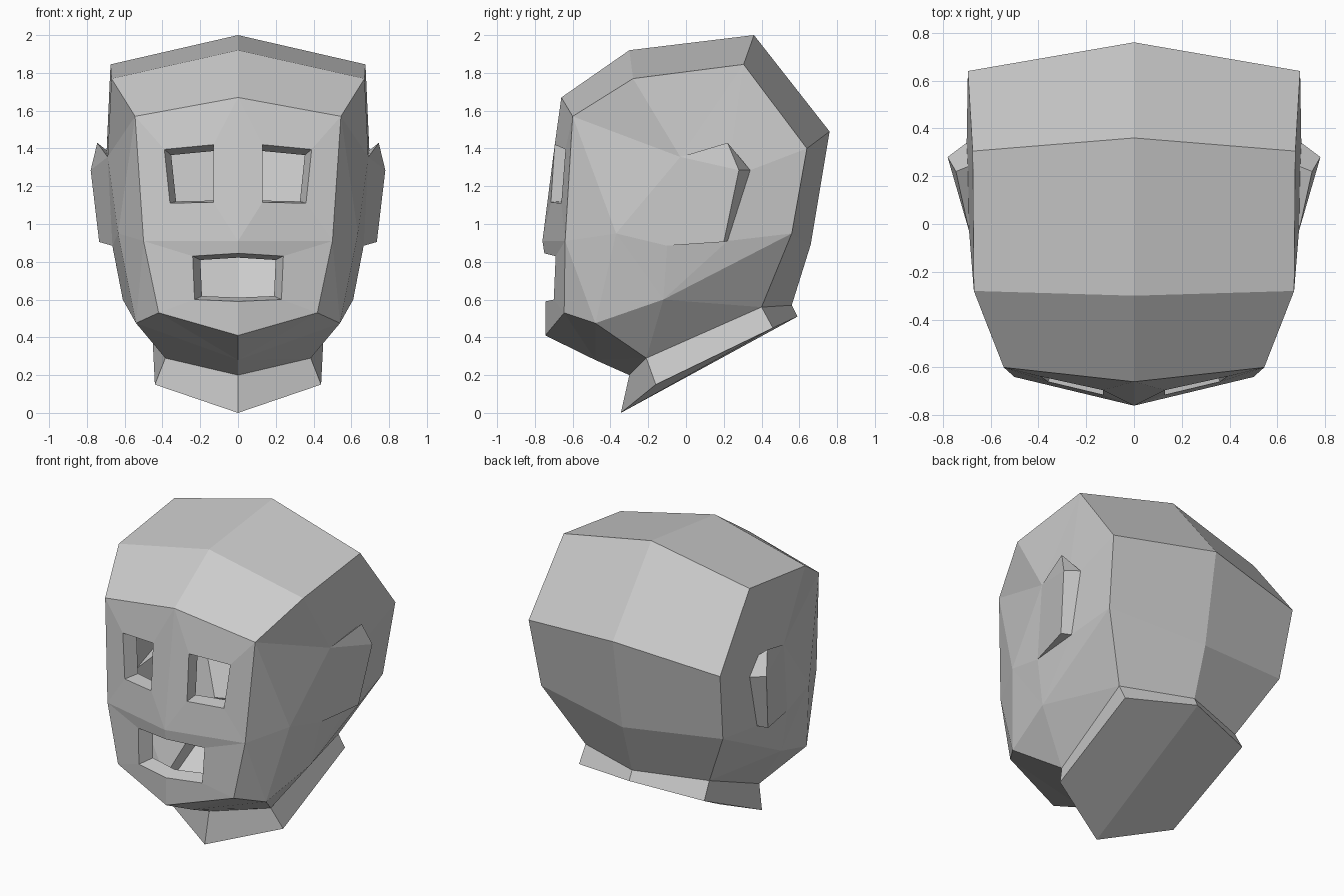
import bpy, bmesh
from mathutils import Vector

if "Cube" in bpy.data.objects:
    bpy.data.objects.remove(bpy.data.objects["Cube"])

P = {}  # named points of the right half


def points(prefix, *coords):
    names = [f"{prefix}{i}" for i in range(len(coords))]
    for n, c in zip(names, coords):
        P[n] = Vector(c)
    return names


def strip(a, b):
    # quads between two equally long point rows
    return [(a[i], a[i + 1], b[i + 1], b[i]) for i in range(len(a) - 1)]


def fan(tip, row):
    return [(tip, row[i], row[i + 1]) for i in range(len(row) - 1)]


def flange(loop, centre, scale, depth, closed):
    # hole wall running inwards and narrowing towards a centre (x, z)
    cx, cz = centre
    inner = points(loop[0] + "_in", *[
        (cx + (P[n].x - cx) * scale, P[n].y + depth, cz + (P[n].z - cz) * scale)
        for n in loop])
    return strip(loop + loop[:1], inner + inner[:1]) if closed else strip(loop, inner)


def build(name, faces):
    bm = bmesh.new()
    for side in (1, -1):
        verts = {}
        for f in faces:
            for n in f:
                if n not in verts:
                    verts[n] = bm.verts.new((P[n].x * side, P[n].y, P[n].z))
            bm.faces.new([verts[n] for n in f])
    bmesh.ops.remove_doubles(bm, verts=bm.verts, dist=0.0005)
    bmesh.ops.recalc_face_normals(bm, faces=bm.faces)
    mesh = bpy.data.meshes.new(name)
    bm.to_mesh(mesh)
    bm.free()
    ob = bpy.data.objects.new(name, mesh)
    bpy.context.collection.objects.link(ob)
    return ob


# Cranium: centre profile and side profile from forehead to nape
C = points("C", (0, -.66, 1.67), (0, -.30, 1.92), (0, .36, 2.0),
           (0, .76, 1.49), (0, .66, .89), (0, .56, .57))
S = points("S", (.545, -.60, 1.57), (.67, -.28, 1.77), (.675, .305, 1.845),
           (.695, .64, 1.40), (.66, .56, .95), (.45, .40, .56))
head = strip(C, S)

# Face: outer edge, nose and chin, eye and mouth openings
cheek, jaw_front = points("F", (.50, -.64, .91), (.42, -.645, .53))
nose, chin = points("N", (0, -.76, .91), (0, -.745, .41))
E = points("E", (.13, -.695, 1.42), (.39, -.638, 1.395),
           (.36, -.66, 1.11), (.13, -.715, 1.115))
M = points("M", (0, -.75, .845), (.24, -.69, .83), (.23, -.70, .60), (0, -.745, .59))
rim = [C[0], S[0], cheek, nose]
head += strip(rim + rim[:1], E + E[:1])
head += strip([nose, cheek, jaw_front, chin], M)
head += flange(E, (.13, 1.18), .86, .09, True)
head += flange(M, (0, .71), .83, .09, False)

# Side of the head around the ear
temple, jaw_mid, jaw_low, gullet, throat = points(
    "J", (.635, -.37, .95), (.61, -.12, .60), (.54, -.48, .475),
    (.385, -.21, .29), (0, -.30, .20))
# ear base: front top, back top, back, bottom back, front bottom
R = points("R", (.69, -.03, 1.355), (.695, .24, 1.39), (.70, .34, 1.285),
           (.67, .22, .91), (.665, -.10, .885))
head += fan(R[0], [cheek and temple, S[0], S[1], S[2], R[1]])
head += fan(temple, [R[0], R[4], jaw_mid, jaw_low, cheek, S[0]])
head += fan(S[3], [S[2], R[1], R[2], S[4]])
head += fan(S[4], [R[2], R[3], jaw_mid, S[5]])
head += [(R[3], R[4], jaw_mid), (cheek, jaw_low, jaw_front)]
head += fan(jaw_mid, [S[5], gullet, jaw_low])

# Ear: flap raised at the back edge
O = points("O", (.745, .22, 1.43), (.78, .28, 1.285), (.735, .20, .905))
head += [(R[0], O[0], O[1]), (R[0], O[1], O[2], R[4]),
         (R[0], R[1], O[0]), (R[4], O[2], R[3])]
head += strip(O, R[1:4])

# Underside of the jaw
under, = points("U", (0, -.48, .28))
head += [(chin, jaw_front, under), (jaw_front, jaw_low, under),
         (under, jaw_low, gullet), (under, gullet, throat)]
build("head", head)

# Neck: short slanted collar with a closed base
top = [throat, gullet, S[5], C[5]]
B = points("B", (0, -.345, 0), (.44, -.16, .15), (.455, .46, .45), (0, .59, .51))
build("neck", strip(top, B) + [tuple(B)])
